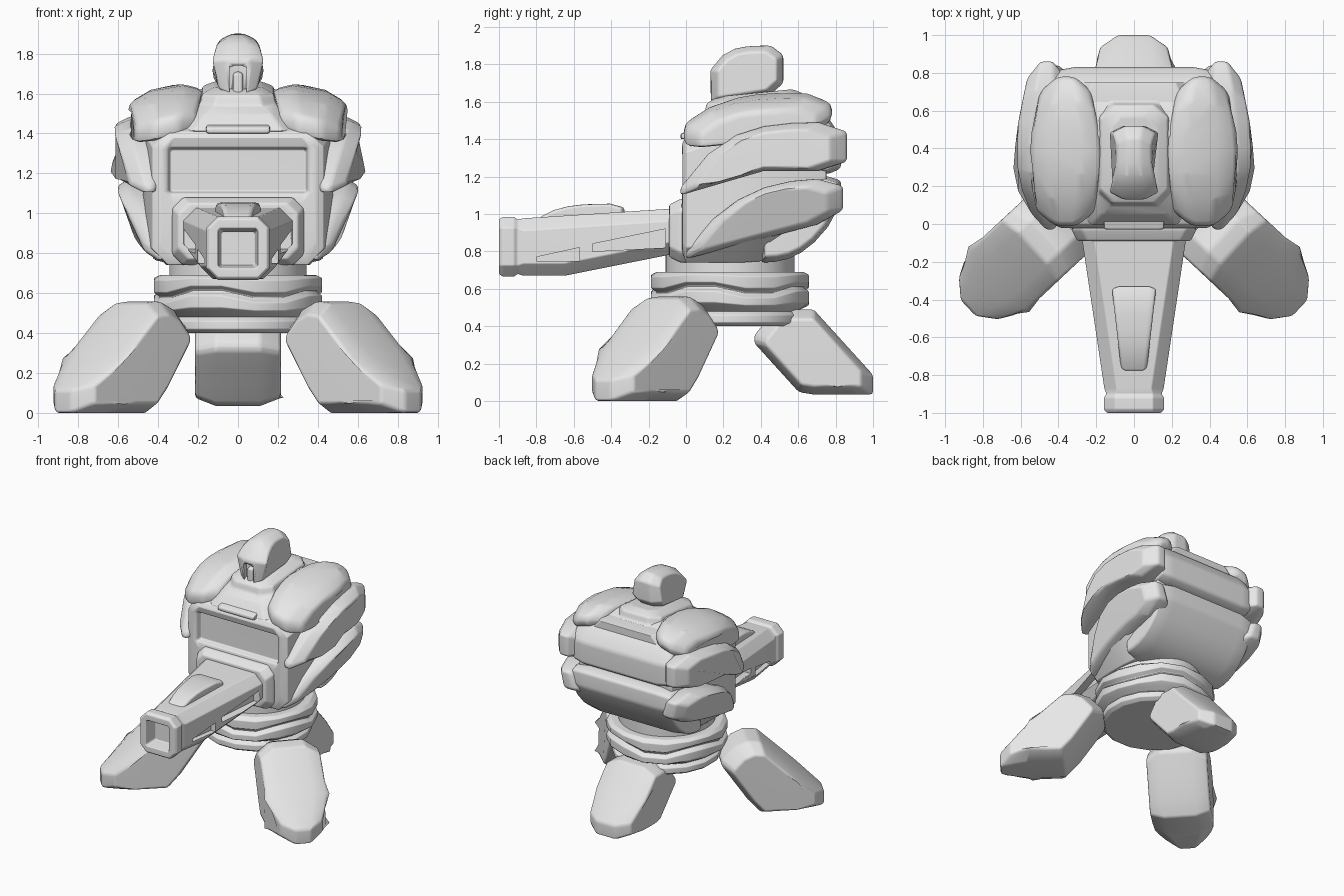
import bpy, bmesh
from math import sin, cos, pi, radians
from mathutils import Matrix

cube = bpy.data.objects.get("Cube")
if cube:
    bpy.data.objects.remove(cube, do_unlink=True)

colour = (.8, .8, .8, 1)
grey = bpy.data.materials.new("plain_grey")
grey.use_nodes = True
grey.diffuse_color = colour
grey.node_tree.nodes["Principled BSDF"].inputs["Base Color"].default_value = colour
swivel_y = .235


def make(name, rings, bevel=.02, mirror=False, matrix=None, cutters=()):
    """Skin closed rings of points, cap both ends, then bevel and smooth."""
    bm = bmesh.new()
    rows = [[bm.verts.new(point) for point in ring] for ring in rings]
    for lower, upper in zip(rows, rows[1:]):
        for i in range(len(lower)):
            bm.faces.new((lower[i - 1], lower[i], upper[i], upper[i - 1]))
    bm.faces.new(rows[0])
    bm.faces.new(rows[-1])
    if matrix:
        bm.transform(matrix)
    bmesh.ops.recalc_face_normals(bm, faces=bm.faces)
    mesh = bpy.data.meshes.new(name)
    bm.to_mesh(mesh)
    bm.free()
    mesh.materials.append(grey)
    part = bpy.data.objects.new(name, mesh)
    bpy.context.collection.objects.link(part)
    if mirror:
        modifier = part.modifiers.new("mirror", 'MIRROR')
        modifier.use_mirror_merge = False
    if bevel:
        modifier = part.modifiers.new("bevel", 'BEVEL')
        modifier.width = bevel
        modifier.segments = 2
        modifier.angle_limit = radians(25)
    for cutter in cutters:
        modifier = part.modifiers.new("cut", 'BOOLEAN')
        modifier.operation = 'DIFFERENCE'
        modifier.solver = 'EXACT'
        modifier.object = cutter
    bpy.ops.object.select_all(action='DESELECT')
    part.select_set(True)
    bpy.context.view_layer.objects.active = part
    bpy.ops.object.convert(target='MESH')
    bpy.ops.object.shade_smooth_by_angle(angle=radians(40))
    modifier = part.modifiers.new("even_shading", 'WEIGHTED_NORMAL')
    modifier.keep_sharp = True
    for cutter in cutters:
        bpy.data.objects.remove(cutter, do_unlink=True)
    return part


def chamfered(half, v_low, v_high, cut):
    """Half of the outline runs up the right side; the left side mirrors it."""
    right = [(half - cut, v_low), (half, v_low + cut), (half, v_high - cut), (half - cut, v_high)]
    return right + [(-u, v) for u, v in reversed(right)]


def tunnel(name, sections, **options):
    """Chamfered sections given as y, half width, bottom, top and chamfer."""
    return make(name, [[(u, y, v) for u, v in chamfered(*outline)]
                       for y, *outline in sections], **options)


def slab(name, inner, outer, front, back, lower, upper, steps=6, pinch=0,
         shrink=.8, shoulder=.28, warp=None, **options):
    """Side profile bounded by two curves, spread across x with its ends drawn in."""
    def edge(curve, lift):
        points = []
        for i in range(steps + 1):
            t = i / steps
            points.append((front + (back - front) * t, curve(t) + (lift if i == steps else 0)))
        return points

    profile = edge(lower, pinch) + edge(upper, -pinch)[::-1]
    mid_y = sum(y for y, z in profile) / len(profile)
    mid_z = sum(z for y, z in profile) / len(profile)
    rings = []
    for t, scale in ((0, shrink), (shoulder, 1), (1 - shoulder, 1), (1, shrink)):
        x = inner + (outer - inner) * t
        ring = [(x, mid_y + (y - mid_y) * scale, mid_z + (z - mid_z) * scale) for y, z in profile]
        rings.append([warp(*point) for point in ring] if warp else ring)
    return make(name, rings, **options)


# Torso with a recessed front screen
sections = [(.03, .34, 1.11, 1.32, .01), (-.01, .35, 1.1, 1.33, .01),
            (-.02, .37, 1.07, 1.36, .04), (-.02, .39, .8, 1.38, .06)]
for t in (0, .2, .4, .6, .8, 1):
    sections.append((.75 * t, .43 + .06 * sin(pi * t) - .03 * t, .74 + .24 * t ** 6,
                     1.41 + .18 * sin(2 * t), .08 + .1 * t))
tunnel("torso", sections, bevel=.012)
slab("chest_lip", inner=-.16, outer=.16, front=-.03, back=.1, steps=1, shoulder=.1, bevel=.01,
     lower=lambda t: 1.4, upper=lambda t: 1.43 + .04 * t, shrink=.95)

# Back plates
slab("upper_back_plate", inner=-.42, outer=.42, front=.45, back=.83, pinch=.03,
     shrink=.9, shoulder=.12, lower=lambda t: 1.215, upper=lambda t: 1.62 - .18 * t ** 2.5)
slab("lower_back_plate", inner=-.43, outer=.43, front=.4, back=.83, pinch=.02,
     shrink=.9, shoulder=.14, lower=lambda t: .74 + .3 * t ** 2.5, upper=lambda t: 1.2)


# Layered side armour
def bulge(x, y, z):
    away = y - .35
    reach = max(0, x - .42) / .2
    return x - reach * (.9 if away < 0 else .33) * away ** 2, y, z


def pad_shape(x, y, z):
    centre = .36
    narrow = 1 - 2.3 * (y - .35) ** 2
    return centre + (x - centre) * narrow, y, z - max(0, x - centre) * .35


def lower_pod_shape(x, y, z):
    return bulge(x + .4 * min(0, z - 1.13), y, z)


slab("shoulder_pads", inner=.17, outer=.55, front=-.01, back=.78, pinch=.05,
     lower=lambda t: 1.39 + .08 * t, upper=lambda t: 1.65 - .16 * (1 - t) ** 4,
     warp=pad_shape, mirror=True, bevel=.03)
slab("side_pods", inner=.36, outer=.625, front=-.03, back=.86, pinch=.05,
     lower=lambda t: 1.1 + .13 * min(1, 2 * t), upper=lambda t: 1.49 - .35 * (1 - t) ** 4,
     warp=bulge, mirror=True, bevel=.025)
slab("lower_pods", inner=.36, outer=.62, front=0, back=.84, pinch=.04,
     lower=lambda t: .76 + .22 * t, upper=lambda t: 1.19 - .38 * (1 - t) ** 3,
     warp=lower_pod_shape, mirror=True, bevel=.025)

# Collar and head
collar = []
for z, half in ((1.44, .3), (1.52, .24), (1.56, .19), (1.61, .18), (1.64, .12)):
    outline = chamfered(half, .29 - half, .45 + half, .07)
    collar.append([(u, v, z + (v - .3) / 10) for u, v in outline])
make("collar", collar, bevel=.015)
head_slot = slab("head_slot_cutter", inner=-.042, outer=.042, front=.05, back=.17, steps=1,
                 lower=lambda t: 1.55, upper=lambda t: 1.74, shrink=.9, bevel=0)
head_slot.hide_render = True


def head_shape(x, y, z):
    return x * min(1, .6 + 3.6 * (z - 1.59), 1 - 4 * (z - 1.79)), y, z


slab("head", inner=-.135, outer=.135, front=.13, back=.52, pinch=.05,
     lower=lambda t: 1.59 + .06 * t, upper=lambda t: 1.9 - .13 * (1 - t) ** 5,
     warp=head_shape, cutters=[head_slot], bevel=.015)
slab("head_visor", inner=-.025, outer=.025, front=.14, back=.2, steps=1,
     lower=lambda t: 1.6, upper=lambda t: 1.7 + .02 * t, bevel=.008)

# Cannon mount
tunnel("cannon_mount", [(y, .33 - inset, .74 + inset, 1.08 - inset, .055) for y, inset in
                        ((.05, 0), (-.03, 0), (-.09, .03), (-.09, .07), (-.05, .08))], bevel=.012)


# Tapered cannon with side slots and a square muzzle
def along_flank(x, y, z):
    return x + .29 + .153 * y, y, z


flank = dict(outer=.1, steps=1, shrink=1, warp=along_flank, mirror=True, bevel=0)
slots = [slab("front_slot_cutter", inner=-.04, front=-.8, back=-.57,
              lower=lambda t: .75, upper=lambda t: .77 + .05 * t, **flank),
         slab("rear_slot_cutter", inner=-.06, front=-.5, back=-.11,
              lower=lambda t: .8 + .02 * t, upper=lambda t: .84 + .08 * t, **flank)]
for slot in slots:
    slot.hide_render = True
barrel = [(-.05 - d, .28 - .15 * d, max(.67, .79 - .2 * d), 1.03 - .065 * d, .065)
          for d in (0, .3, .6, .82)]
for y, half in ((-.9, .145), (-.92, .16), (-.98, .16), (-1, .145), (-1, .1), (-.9, .085)):
    barrel.append((y, half, .825 - half, .825 + half, max(.01, half - .1)))
tunnel("cannon", barrel, cutters=slots, bevel=.006)
slab("cannon_rail", inner=-.12, outer=.12, front=-.78, back=-.33, pinch=.02,
     lower=lambda t: .95, upper=lambda t: 1.055 - .07 * (1 - t) ** 4,
     warp=lambda x, y, z: (x * (1.3 + .95 * y), y, z),
     shrink=.93, shoulder=.15, bevel=.012)


# Swivel post and faceted base with a zigzag middle band
def circle(radius, z, sides):
    ring = []
    for i in range(sides):
        angle = 2 * pi * (i + .5) / sides
        zigzag = .018 * max(0, sin(pi * (z - .49) / .2)) * (1 if i // 2 % 2 else -1)
        ring.append((radius * cos(angle), swivel_y + radius * sin(angle), z + zigzag))
    return ring


make("swivel_post", [circle(.345, z, 48) for z in (.66, .8)], bevel=0)
base = []
for radius, low, high in ((.39, .4, .48), (.43, .5, .59), (.43, .6, .69)):
    base += [circle(radius - inset, z, 16) for inset, z in
             ((.03, low), (0, low + .02), (0, high - .02), (.03, high))]
make("base", base, bevel=.006)


# Tripod legs
def leg(name, near, far, height, sole, knee, undercut, half, toe, place, **options):
    def taper(x, y, z):
        return x * (1 - toe * min(1, max(0, (y - far) / .2 + 1))), y, z

    slab(name, inner=-half, outer=half, front=near, back=far, steps=8,
         lower=lambda t: max(sole, height - .18 - undercut * t),
         upper=lambda t: min(height - .14 + .8 * t, height, height - .7 * (t - knee)),
         shrink=.8, shoulder=.24, warp=taper, matrix=place, bevel=.018, **options)


splay = Matrix.Translation((.187, .2, 0)) @ Matrix.Rotation(radians(-133), 4, 'Z')
leg("front_legs", near=.2, far=.945, height=.56, sole=0, knee=.36, undercut=1.1,
    half=.22, toe=.5, place=splay, mirror=True)
leg("rear_leg", near=.13, far=.765, height=.49, sole=.035, knee=.5, undercut=.7,
    half=.215, toe=.25, place=Matrix.Translation((0, swivel_y, 0)))
